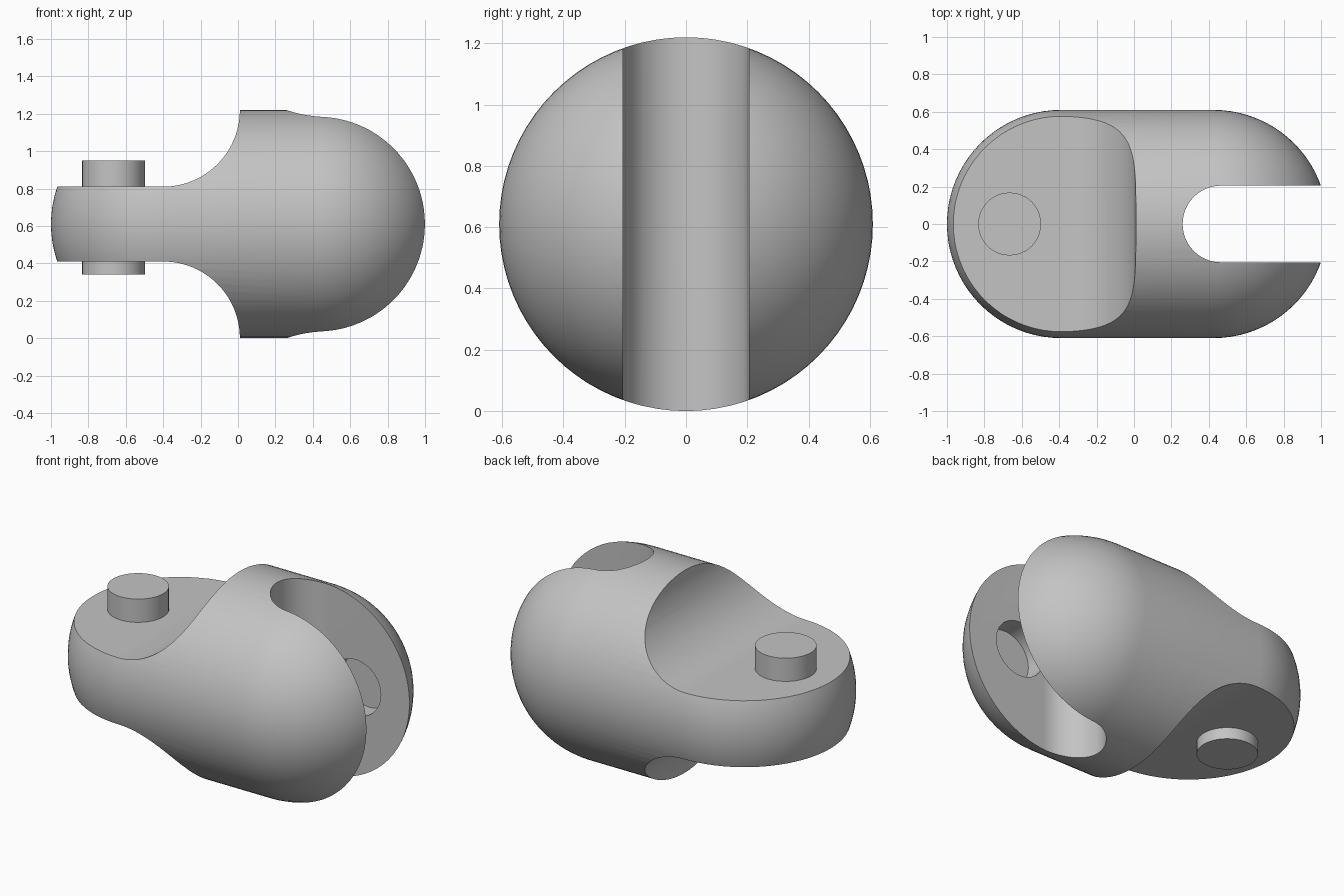
import bpy, bmesh
from math import pi, sin, cos, radians
from mathutils import Matrix, Vector

if "Cube" in bpy.data.objects:
    bpy.data.objects.remove(bpy.data.objects["Cube"], do_unlink=True)

R = 0.61            # body radius and axis height
HALF_TONGUE = 0.2   # half thickness of the flat end
HALF_SLOT = 0.205   # half width of the fork slot
PIN_R = 0.168

grey = bpy.data.materials.new("plain_grey")
grey.use_nodes = True
colour = (0.55, 0.55, 0.55, 1)
grey.diffuse_color = colour
grey.node_tree.nodes["Principled BSDF"].inputs["Base Color"].default_value = colour


def make_object(name, bm):
    bmesh.ops.recalc_face_normals(bm, faces=bm.faces)
    mesh = bpy.data.meshes.new(name)
    bm.to_mesh(mesh)
    bm.free()
    mesh.materials.append(grey)
    obj = bpy.data.objects.new(name, mesh)
    bpy.context.collection.objects.link(obj)
    return obj


def arc(cx, cy, r, start, end, steps):
    angles = [radians(start + (end - start) * i / steps) for i in range(steps + 1)]
    return [(cx + r * cos(a), cy + r * sin(a)) for a in angles]


def prism(name, points, direction):
    bm = bmesh.new()
    face = bm.faces.new([bm.verts.new(p) for p in points])
    new = bmesh.ops.extrude_face_region(bm, geom=[face])["geom"]
    verts = [v for v in new if isinstance(v, bmesh.types.BMVert)]
    bmesh.ops.translate(bm, verts=verts, vec=direction)
    return make_object(name, bm)


def cylinder(name, radius, depth, centre, turn=0):
    bm = bmesh.new()
    place = Matrix.Translation(centre) @ Matrix.Rotation(turn, 4, 'X')
    bmesh.ops.create_cone(bm, cap_ends=True, segments=48, radius1=radius,
                          radius2=radius, depth=depth, matrix=place)
    return make_object(name, bm)


def shade(obj):
    bpy.ops.object.select_all(action='DESELECT')
    obj.select_set(True)
    bpy.context.view_layer.objects.active = obj
    bpy.ops.object.shade_smooth_by_angle(angle=radians(30))


# Body: capsule profile spun about the x axis
bm = bmesh.new()
profile = arc(-0.39, 0, R, 180, 90, 20) + arc(0.425, 0, R, 90, 0, 20)
verts = [bm.verts.new((x, 0, R + r)) for x, r in profile]
edges = [bm.edges.new(pair) for pair in zip(verts, verts[1:])]
bmesh.ops.spin(bm, geom=verts + edges, cent=(0, 0, R), axis=(1, 0, 0),
               angle=2 * pi, steps=80, use_merge=True)
bmesh.ops.remove_doubles(bm, verts=bm.verts, dist=0.0005)
body = make_object("link_body", bm)

# Shoulder cutters, above and below the tongue
cutters = []
scoop = [(-1.3, HALF_TONGUE)] + arc(-0.4, R, R - HALF_TONGUE, -90, 0, 24)
scoop += [(0.01, 1), (-1.3, 1)]
for side, name in ((1, "upper_scoop_cutter"), (-1, "lower_scoop_cutter")):
    points = [(x, -1, R + side * z) for x, z in scoop]
    cutters.append(prism(name, points, Vector((0, 2, 0))))

# Round-ended fork slot, open at the tip
slot = arc(0.465, 0, HALF_SLOT, 90, 270, 24) + [(1.3, -HALF_SLOT), (1.3, HALF_SLOT)]
cutters.append(prism("slot_cutter", [(x, y, -0.3) for x, y in slot], Vector((0, 0, 2))))

# Blind pin sockets in both fork arms
cutters.append(cylinder("socket_cutter", PIN_R, 2 * (HALF_SLOT + 0.13),
                        (0.64, 0, R), pi / 2))

for cutter in cutters:
    cutter.hide_render = True
    mod = body.modifiers.new(cutter.name, 'BOOLEAN')
    mod.operation = 'DIFFERENCE'
    mod.solver = 'EXACT'
    mod.object = cutter
bpy.context.view_layer.update()
evaluated = body.evaluated_get(bpy.context.evaluated_depsgraph_get())
body_mesh = bpy.data.meshes.new_from_object(evaluated)
body.modifiers.clear()
body.data = body_mesh
for cutter in cutters:
    bpy.data.objects.remove(cutter, do_unlink=True)
shade(body)

# Pin stubs above and below the tongue
for name, bottom, top in (("upper_pin", 0.8, 0.95), ("lower_pin", 0.34, 0.42)):
    shade(cylinder(name, PIN_R, top - bottom, (-0.665, 0, (top + bottom) / 2)))
